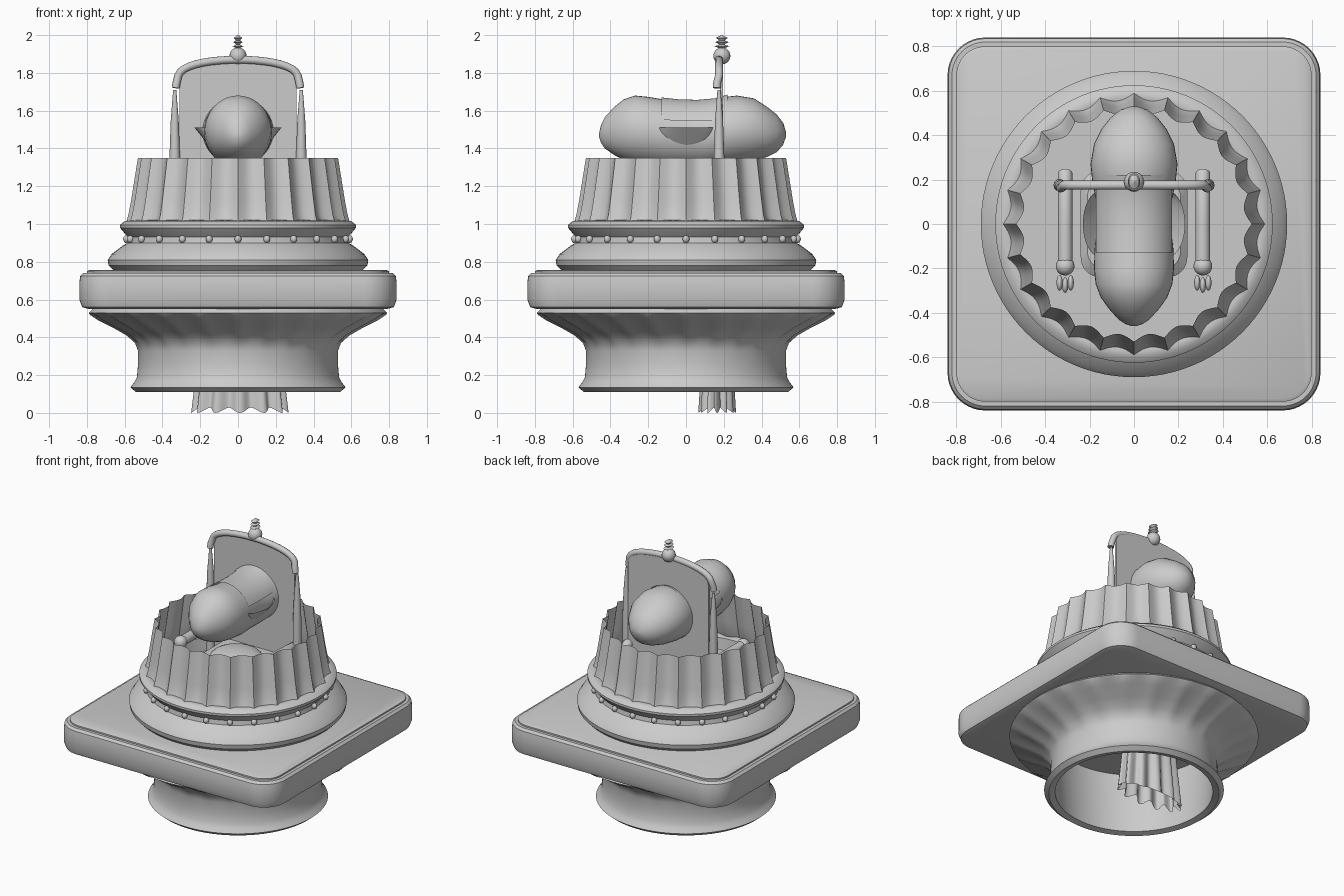
import bpy, bmesh, math
from math import sin, cos, pi, radians
from mathutils import Vector

if "Cube" in bpy.data.objects:
    bpy.data.objects.remove(bpy.data.objects["Cube"], do_unlink=True)

grey = bpy.data.materials.new("plain grey")
grey.use_nodes = True
COLOUR = (0.6, 0.6, 0.6, 1)
grey.diffuse_color = COLOUR
grey.node_tree.nodes["Principled BSDF"].inputs["Base Color"].default_value = COLOUR


def finish(obj, angle=35):
    """Give an object its colour and smooth shading with kept edges."""
    obj.data.materials.clear()
    obj.data.materials.append(grey)
    bpy.ops.object.select_all(action='DESELECT')
    obj.select_set(True)
    bpy.context.view_layer.objects.active = obj
    bpy.ops.object.shade_smooth_by_angle(angle=radians(angle))
    return obj


def loft(name, rings, closed=True, cap_start=False, cap_end=False, angle=35):
    """Skin a list of equal-length point rings."""
    bm = bmesh.new()
    rows = [[bm.verts.new(p) for p in ring] for ring in rings]
    n = len(rows[0])
    for a, b in zip(rows, rows[1:]):
        for i in range(n if closed else n - 1):
            j = (i + 1) % n
            bm.faces.new((a[i], a[j], b[j], b[i]))
    if cap_start:
        bm.faces.new(rows[0][::-1])
    if cap_end:
        bm.faces.new(rows[-1])
    mesh = bpy.data.meshes.new(name)
    bm.to_mesh(mesh)
    bm.free()
    obj = bpy.data.objects.new(name, mesh)
    bpy.context.collection.objects.link(obj)
    return finish(obj, angle)


def round_ring(r, z, n=96, flute=0, count=24, y=0, squash=1):
    """Circle whose radius is scooped between sharp ridges."""
    pts = []
    for i in range(n):
        t = 2 * pi * i / n
        rr = r - flute * abs(sin(count * t / 2))
        pts.append((rr * cos(t), y + squash * rr * sin(t), z))
    return pts


def square_ring(half, z, corner, steps=10):
    pts = []
    for q in range(4):
        a0 = q * pi / 2
        cx = (half - corner) * (1 if q in (0, 3) else -1)
        cy = (half - corner) * (1 if q in (0, 1) else -1)
        for k in range(steps + 1):
            a = a0 + pi / 2 * k / steps
            pts.append((cx + corner * cos(a), cy + corner * sin(a), z))
    return pts


def tube(name, points, radius, radii=None):
    curve = bpy.data.curves.new(name, 'CURVE')
    curve.dimensions = '3D'
    curve.bevel_depth = radius
    curve.bevel_resolution = 4
    curve.use_fill_caps = True
    s = curve.splines.new('POLY')
    s.points.add(len(points) - 1)
    for i, p in enumerate(points):
        s.points[i].co = (*p, 1)
        s.points[i].radius = radii[i] if radii else 1
    obj = bpy.data.objects.new(name, curve)
    bpy.context.collection.objects.link(obj)
    bpy.ops.object.select_all(action='DESELECT')
    obj.select_set(True)
    bpy.context.view_layer.objects.active = obj
    bpy.ops.object.convert(target='MESH')
    return finish(bpy.context.object)


def ball(name, loc, scale):
    bpy.ops.mesh.primitive_uv_sphere_add(segments=20, ring_count=12, radius=1, location=loc)
    obj = bpy.context.object
    obj.name = name
    obj.scale = scale
    return finish(obj)


# Hollow foot with a fluted flare under the slab
foot = [(0.53, 0.55, 0), (0.50, 0.12, 0), (0.54, 0.11, 0), (0.57, 0.135, 0), (0.55, 0.16, 0),
        (0.535, 0.19, 0), (0.53, 0.25, 0), (0.53, 0.33, 0), (0.545, 0.37, 0.004),
        (0.59, 0.41, 0.015), (0.66, 0.45, 0.022), (0.74, 0.49, 0.022), (0.785, 0.52, 0.012),
        (0.79, 0.53, 0), (0.77, 0.55, 0)]
loft("flared_foot", [round_ring(r, z, 144, f) for r, z, f in foot])

# Square slab with rounded rim and a thin raised top
slab = [(0.79, 0.55), (0.825, 0.56), (0.84, 0.60), (0.84, 0.69), (0.835, 0.725),
        (0.82, 0.74), (0.80, 0.74), (0.80, 0.75), (0.785, 0.757)]
loft("square_slab", [square_ring(h, z, 0.15 + h - 0.84 + 0.02) for h, z in slab],
     cap_start=True, cap_end=True)

# Round moulding above the slab
moulding = [(0.66, 0.755), (0.685, 0.78), (0.69, 0.81), (0.67, 0.84), (0.61, 0.885), (0.585, 0.90),
            (0.58, 0.93), (0.60, 0.95), (0.625, 0.98), (0.625, 0.995), (0.60, 1.015),
            (0.57, 1.02), (0.54, 1.01), (0.53, 0.92)]
loft("round_moulding", [round_ring(r, z) for r, z in moulding], cap_end=True)

for i in range(24):
    t = 2 * pi * i / 24
    ball("bead", (0.59 * cos(t), 0.59 * sin(t), 0.92), (0.018, 0.018, 0.02))

# Fluted open collar
collar = [(0.59, 1.015, 0.03), (0.58, 1.05, 0.035), (0.565, 1.13, 0.035), (0.53, 1.35, 0.03)]
loft("fluted_collar", [round_ring(r, z, 192, f) for r, z, f in collar], angle=40)

# Long body with a bulb at each end: y, half width, top, bottom
stations = [(-0.46, 0.012, 1.48, 1.46), (-0.45, 0.04, 1.525, 1.43), (-0.43, 0.07, 1.565, 1.40),
            (-0.38, 0.115, 1.62, 1.365), (-0.33, 0.15, 1.66, 1.34), (-0.27, 0.173, 1.68, 1.32),
            (-0.20, 0.18, 1.673, 1.31), (-0.12, 0.178, 1.66, 1.30), (0.0, 0.165, 1.645, 1.30),
            (0.10, 0.168, 1.645, 1.30), (0.18, 0.187, 1.67, 1.31), (0.27, 0.196, 1.68, 1.32),
            (0.36, 0.18, 1.665, 1.335), (0.43, 0.145, 1.62, 1.355), (0.48, 0.105, 1.58, 1.38),
            (0.515, 0.06, 1.535, 1.42), (0.53, 0.015, 1.485, 1.465)]


def body_ring(y, w, top, low, n=40):
    c, h = (top + low) / 2, (top - low) / 2
    return [(w * cos(2 * pi * i / n), y, c + h * sin(2 * pi * i / n)) for i in range(n)]


loft("body", [body_ring(*s) for s in stations][::-1], cap_start=True, cap_end=True, angle=50)

# Cover draped over the middle of the body
cover = []
for y, z in [(-0.13, 1.67), (-0.04, 1.66), (0.06, 1.657), (0.15, 1.665), (0.22, 1.685)]:
    cover.append([(0.188 * cos(a), y, 1.47 + (z - 1.47) * sin(a))
                  for a in [radians(24 + 132 * k / 24) for k in range(25)]])
loft("cover", cover[::-1], closed=False)

# Half bowls on both sides of the body
for side in (-1, 1):
    rings = []
    for k in range(9):
        s = 1 - k / 8
        rings.append([(side * (0.15 + 0.08 * s * sin(a)), 0.15 * math.sqrt(1 - (1 - s) ** 2) * cos(a),
                       1.51 - 0.10 * (1 - s)) for a in [pi * j / 20 for j in range(21)]])
    loft("side_bowl", rings, closed=False)

# Back panel with an arched top
arch = [(0.31 * cos(pi * k / 24), 1.75 + 0.11 * sin(pi * k / 24) ** 0.7 if 0 < k < 24 else 1.75)
        for k in range(25)]
outline = [(0.31, 1.0)] + arch + [(-0.31, 1.0)]
loft("back_panel", [[(x, y, z) for x, z in outline] for y in (0.195, 0.18)],
     cap_start=True, cap_end=True)

# Top rail and its knob
rail = [(-0.33, 0.163, 1.72), (-0.325, 0.165, 1.75)]
for k in range(1, 20):
    t = pi - pi * k / 20
    rail.append((0.32 * cos(t), 0.175, 1.755 + 0.115 * sin(t) ** 0.7))
rail += [(0.325, 0.165, 1.75), (0.33, 0.163, 1.72)]
tube("top_rail", rail, 0.021)
ball("rail_knob", (0, 0.19, 1.89), (0.045, 0.045, 0.045))
finial = [(0.01, 1.92)]
for k in range(3):
    z = 1.933 + 0.022 * k
    finial += [(0.02, z), (0.04 - 0.004 * k, z + 0.008), (0.016, z + 0.016)]
finial.append((0.004, 2.0))
loft("finial", [[(x * 0.7, y, z) for x, y, z in round_ring(r, z, 20, y=0.19)] for r, z in finial],
     cap_start=True, cap_end=True)

# Posts, arm rods and hands
for side in (-1, 1):
    x = side * 0.335
    tube("post", [(x, 0.175, 0.95), (x, 0.175, 1.35), (x, 0.175, 1.55), (x, 0.175, 1.71)],
         0.028, [1, 1, 0.75, 0.3])
    x = side * 0.31
    tube("arm_rod", [(x, 0.23, 1.17), (x, 0.2, 1.19), (x, 0.0, 1.2), (x, -0.2, 1.2)], 0.033)
    tube("arm_support", [(x, -0.18, 1.18), (x, -0.16, 1.05), (x, -0.14, 0.92)], 0.022)
    ball("arm_knob", (x, -0.19, 1.2), (0.042, 0.042, 0.042))
    for d in (-0.025, 0, 0.025):
        ball("finger", (x + d, -0.265 - (0.01 if d == 0 else 0), 1.15), (0.014, 0.035, 0.025))

# Seat under the body
seat = [(0.20, 0.92), (0.22, 1.0), (0.24, 1.04), (0.24, 1.08), (0.21, 1.11)]
loft("seat", [square_ring(h, z, 0.09) for h, z in seat], cap_start=True, cap_end=True)
ball("seat_cushion", (0, -0.02, 1.11), (0.17, 0.17, 0.06))

# Pleated drape hanging through the foot
drape = []
for k in range(7):
    s = k / 6
    ring = []
    for i in range(120):
        t = 2 * pi * i / 120
        wave = (0.006 + 0.012 * s) * cos(12 * t)
        hem = 0.014 * (1 - cos(12 * t)) * s ** 6
        ring.append(((0.185 + 0.055 * s + wave) * cos(t) + 0.01,
                     0.165 + (0.06 + 0.022 * s + wave) * sin(t), 0.56 * (1 - s) + hem))
    drape.append(ring)
loft("drape", drape[::-1], angle=50)
